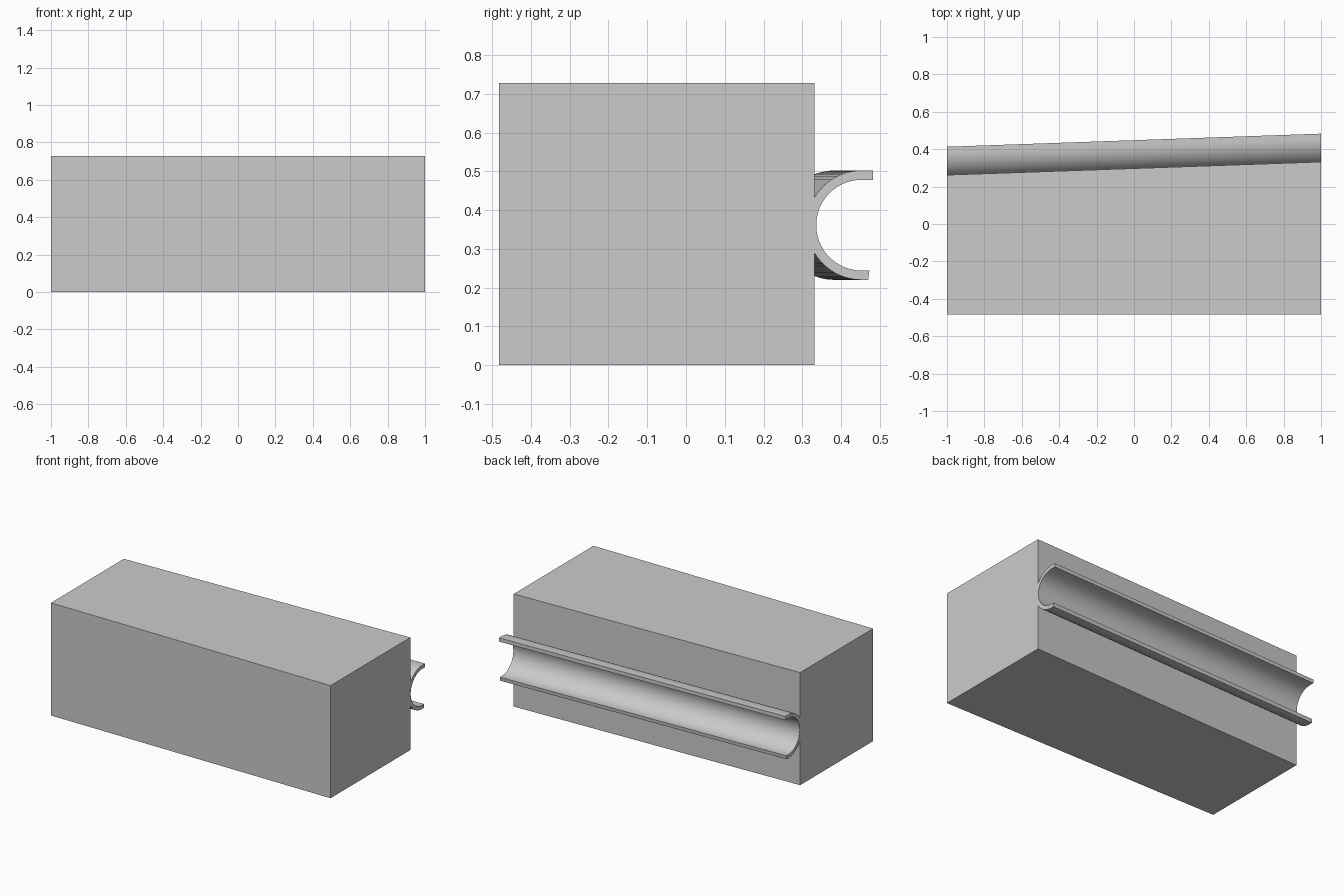
import bpy, bmesh, math

default = bpy.data.objects.get("Cube")
if default:
    bpy.data.objects.remove(default, do_unlink=True)

BACK_Y = 0.332       # back wall at the +x end
SLANT = 0.07         # how far the back wall recedes at the -x end
HEIGHT = 0.728
FRONT_Y = -0.483

grey = bpy.data.materials.new("light grey")
grey.use_nodes = True
colour = (0.6, 0.6, 0.6, 1)
grey.diffuse_color = colour
grey.node_tree.nodes["Principled BSDF"].inputs["Base Color"].default_value = colour


def extrude_along_x(name, section, shift):
    """Sweep a (y, z) section from x=1 to x=-1; shift(y) gives y at the far end."""
    bm = bmesh.new()
    near = [bm.verts.new((1, y, z)) for y, z in section]
    far = [bm.verts.new((-1, shift(y), z)) for y, z in section]
    bm.faces.new(near)
    bm.faces.new(far[::-1])
    n = len(section)
    for i in range(n):
        j = (i + 1) % n
        bm.faces.new((near[i], far[i], far[j], near[j]))
    bmesh.ops.recalc_face_normals(bm, faces=bm.faces)
    mesh = bpy.data.meshes.new(name)
    bm.to_mesh(mesh)
    bm.free()
    mesh.materials.append(grey)
    obj = bpy.data.objects.new(name, mesh)
    bpy.context.collection.objects.link(obj)
    return obj


# Block with a slanted back wall
extrude_along_x(
    "block",
    [(FRONT_Y, 0), (BACK_Y, 0), (BACK_Y, HEIGHT), (FRONT_Y, HEIGHT)],
    lambda y: y - SLANT if y > 0 else y)

# Open half-pipe along the back wall, its outside trimmed flush with the wall
CY, CZ = 0.453, 0.361
OUTER, INNER = 0.141, 0.117
TOP_LIP, BOTTOM_LIP = 0.483, 0.473
STEPS = 48


def arc(radius):
    angles = [math.pi / 2 + math.pi * i / STEPS for i in range(STEPS + 1)]
    return [(CY + radius * math.cos(a), CZ + radius * math.sin(a)) for a in angles]


wall_half = math.sqrt(OUTER ** 2 - (CY - BACK_Y) ** 2)
outer = [p for p in arc(OUTER) if p[0] > BACK_Y]
upper = [p for p in outer if p[1] > CZ] + [(BACK_Y, CZ + wall_half)]
lower = [(BACK_Y, CZ - wall_half)] + [p for p in outer if p[1] < CZ]
section = ([(TOP_LIP, CZ + OUTER)] + upper + lower
           + [(BOTTOM_LIP - 0.003, CZ - OUTER), (BOTTOM_LIP, CZ - INNER)]
           + arc(INNER)[::-1] + [(TOP_LIP, CZ + INNER)])
pipe = extrude_along_x("half_pipe", section, lambda y: y - SLANT)

bpy.ops.object.select_all(action="DESELECT")
pipe.select_set(True)
bpy.context.view_layer.objects.active = pipe
bpy.ops.object.shade_smooth_by_angle()
